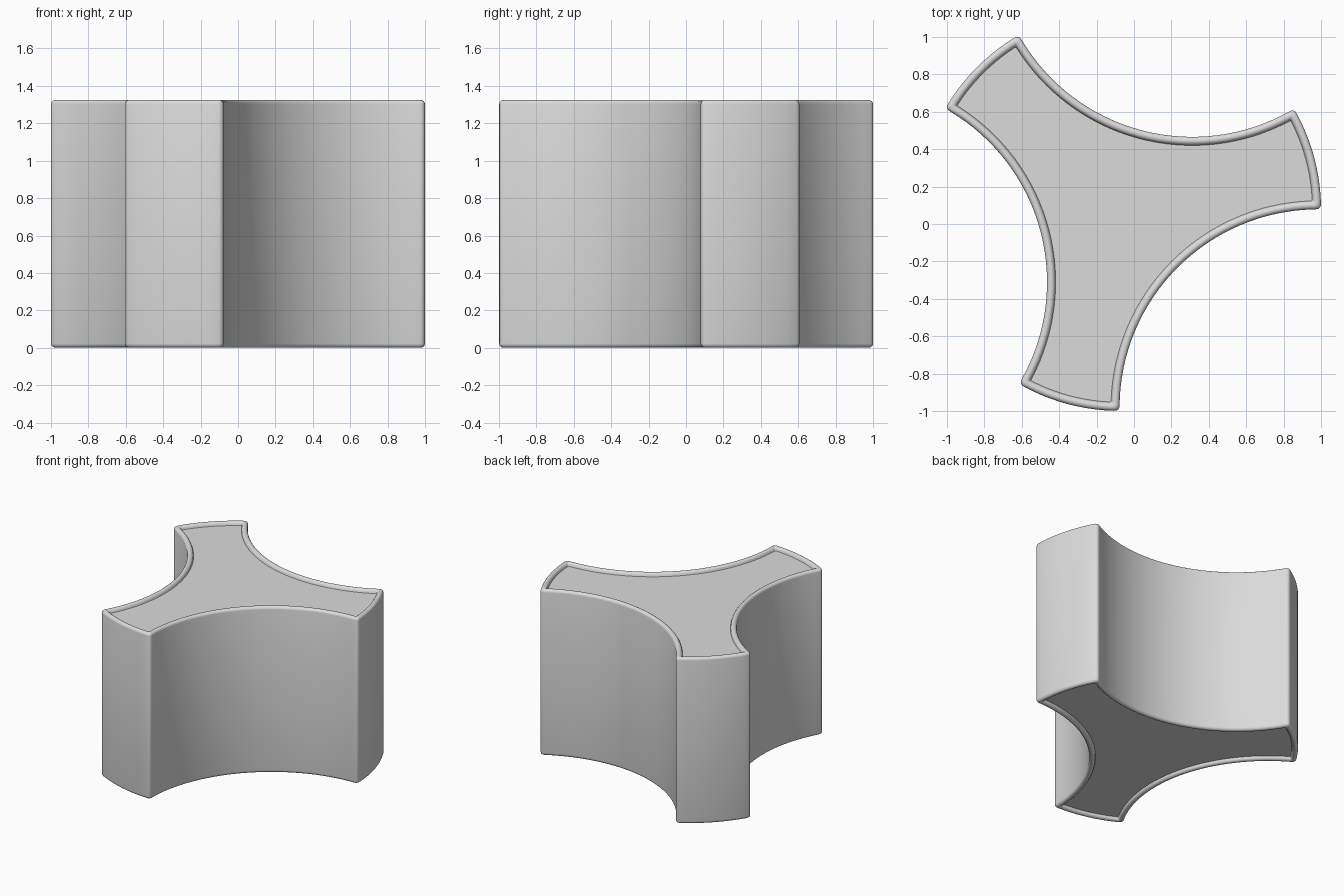
import bpy, bmesh
from math import sin, cos, acos, atan2, pi, radians
from mathutils import Vector

cube = bpy.data.objects.get("Cube")
if cube:
    bpy.data.objects.remove(cube, do_unlink=True)

CENTRE = Vector((-0.077, 0.078))
HEIGHT = 1.325
TIP_R = 1.077      # radius of the arm ends
SCOOP_D = 1.5      # distance of the scooped side's axis
SCOOP_R = 1.061    # radius of the scooped sides
RIM_R = 0.022      # roundness of the rim
RIM_W, RIM_D = 0.046, 0.026   # width and inner depth of the rim
TIP_SEGS, SCOOP_SEGS, CORNER_SEGS = 10, 32, 4


def polar(r, a):
    return Vector((r * cos(a), r * sin(a)))


def arc(centre, r, a0, a1, n):
    return [centre + polar(r, a0 + (a1 - a0) * i / n) for i in range(n + 1)]


def round_corner(a, corner, b):
    """Points strictly between a and b on a curve pulled to the corner."""
    ts = [i / CORNER_SEGS for i in range(1, CORNER_SEGS)]
    return [a * (1 - t) ** 2 + corner * 2 * t * (1 - t) + b * t * t for t in ts]


def outline(inset):
    """Three-armed outline, moved inwards by inset."""
    R, r, d = TIP_R - inset, SCOOP_R + inset, SCOOP_D
    half = acos((R * R + d * d - r * r) / (2 * R * d))
    trim = max(0.03 - inset * 0.5, 0.008)
    tip_half = pi / 3 - half
    pts = []
    for k in range(3):
        arm = radians(15 + 120 * k)
        axis = arm + pi / 3
        tip = arc(Vector((0, 0)), R, arm - tip_half + trim / R,
                  arm + tip_half - trim / R, TIP_SEGS)
        start, end = polar(R, axis - half), polar(R, axis + half)
        spread = atan2(R * sin(half), d - R * cos(half)) - trim / r
        scoop = arc(polar(d, axis), r, axis + pi + spread,
                    axis + pi - spread, SCOOP_SEGS)
        nxt = polar(R, arm + 2 * pi / 3 - tip_half + trim / R)
        pts += tip + round_corner(tip[-1], start, scoop[0])
        pts += scoop + round_corner(scoop[-1], end, nxt)
    return [p + CENTRE for p in pts]


# Rim section: rounded outer edge, crown, rounded inner edge, (inset, depth)
rim = [(RIM_R - RIM_R * cos(t * pi / 8), RIM_R - RIM_R * sin(t * pi / 8))
       for t in range(9)] + [(RIM_W, RIM_D)]
section = [(i, z) for i, z in reversed(rim)]
section += [(i, HEIGHT - z) for i, z in rim]

# Side wall and rims
bm = bmesh.new()
loops = [[bm.verts.new((p.x, p.y, z)) for p in outline(i)] for i, z in section]
for low, high in zip(loops, loops[1:]):
    for j in range(len(low)):
        n = (j + 1) % len(low)
        bm.faces.new((low[j], low[n], high[n], high[j]))

# Flat recessed bottom and top
bm.faces.new(loops[0])
bm.faces.new(loops[-1])
bmesh.ops.recalc_face_normals(bm, faces=bm.faces)

mesh = bpy.data.meshes.new("three_armed_block")
bm.to_mesh(mesh)
bm.free()
block = bpy.data.objects.new("three_armed_block", mesh)
bpy.context.collection.objects.link(block)

# Plain grey material
grey = bpy.data.materials.new("light_grey")
grey.use_nodes = True
colour = (0.71, 0.71, 0.71, 1)
grey.diffuse_color = colour
grey.node_tree.nodes["Principled BSDF"].inputs["Base Color"].default_value = colour
mesh.materials.append(grey)

bpy.ops.object.select_all(action='DESELECT')
block.select_set(True)
bpy.context.view_layer.objects.active = block
bpy.ops.object.shade_smooth_by_angle(angle=radians(35))
